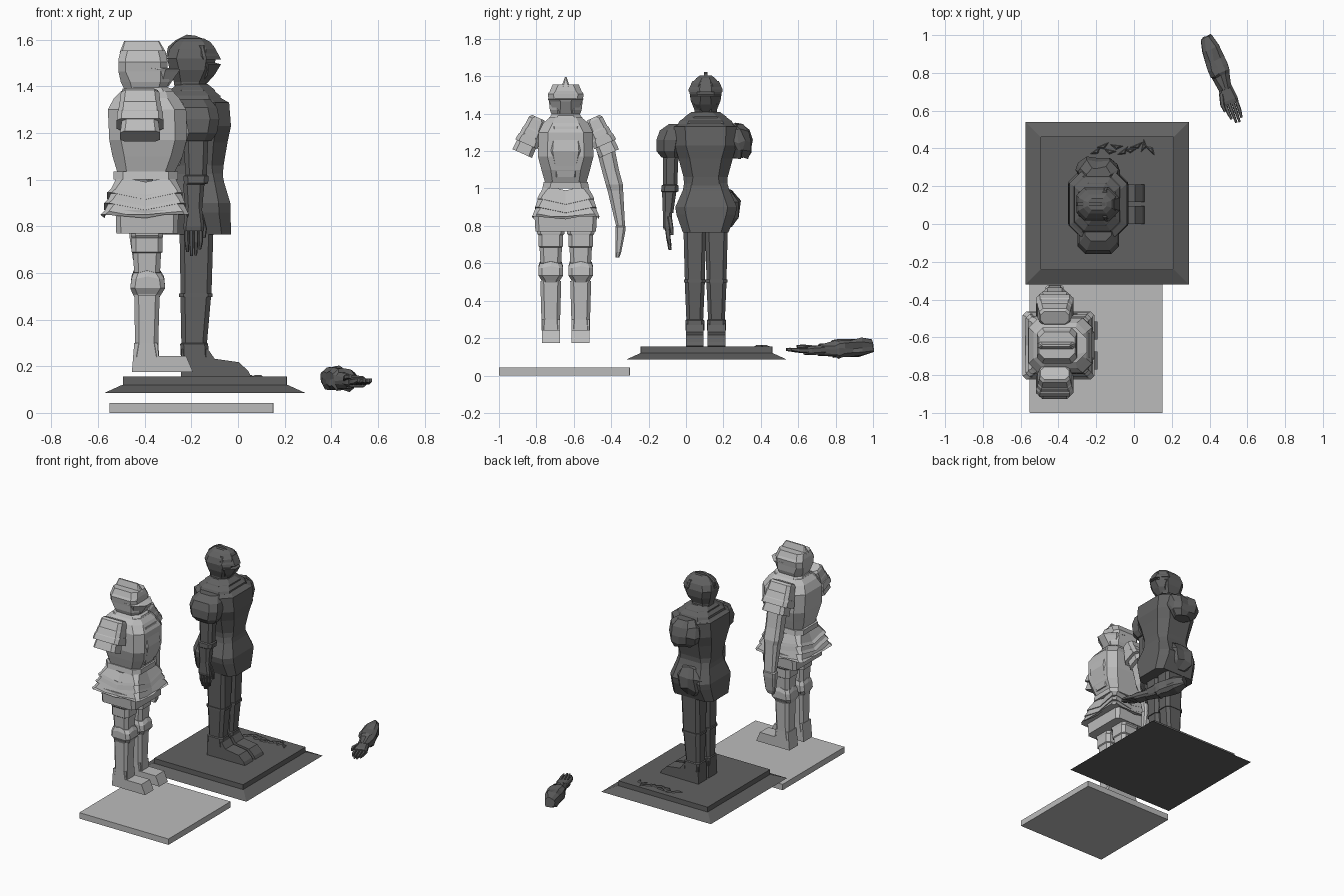
import bpy, bmesh, random
from mathutils import Matrix, Vector

random.seed(4)


def material(name, v):
    m = bpy.data.materials.new(name)
    m.diffuse_color = (v, v, v, 1)
    return m


LIGHT, DARK = material("pale_steel", 0.5), material("dark_stone", 0.12)


def finish(name, bm, mat, matrix=None):
    if matrix:
        bm.transform(matrix)
    bmesh.ops.recalc_face_normals(bm, faces=bm.faces)
    me = bpy.data.meshes.new(name)
    bm.to_mesh(me)
    bm.free()
    me.materials.append(mat)
    ob = bpy.data.objects.new(name, me)
    bpy.context.collection.objects.link(ob)
    return ob


def loft(name, mat, rings, matrix=None, jitter=0.0):
    """Skin chamfered rectangles (z, cx, cy, hx, hy, chamfer, dip of the side centres)."""
    bm = bmesh.new()
    loops = []
    for z, cx, cy, hx, hy, c, *d in rings:
        c = min(c, hx * 0.9, hy * 0.9)
        dip = d[0] if d else 0
        quad = [(hx, 0, -dip), (hx, hy - c, 0), (hx - c, hy, 0), (0, hy, -dip), (c - hx, hy, 0), (-hx, hy - c, 0)]
        pts = quad + [(-x, -y, e) for x, y, e in quad]
        loops.append([bm.verts.new((cx + x + random.uniform(-jitter, jitter),
                                    cy + y + random.uniform(-jitter, jitter),
                                    z + e + random.uniform(-jitter, jitter))) for x, y, e in pts])
    for a, b in zip(loops, loops[1:]):
        for i in range(12):
            j = (i + 1) % 12
            bm.faces.new((a[i], a[j], b[j], b[i]))
    bm.faces.new(loops[0])
    bm.faces.new(loops[-1])
    return finish(name, bm, mat, matrix)


def slab(name, mat, profile, y, hy):
    """Side profile (x, z) extruded across y."""
    bm = bmesh.new()
    a = [bm.verts.new((x, y - hy, z)) for x, z in profile]
    b = [bm.verts.new((x, y + hy, z)) for x, z in profile]
    n = len(a)
    for i in range(n):
        bm.faces.new((a[i], a[(i + 1) % n], b[(i + 1) % n], b[i]))
    bm.faces.new(a)
    bm.faces.new(b)
    return finish(name, bm, mat)


def at(x, y, z, tilt=0):
    return Matrix.Translation((x, y, z)) @ Matrix.Rotation(tilt, 4, 'X')


# ---- Pale knight: base slab, legs and feet
loft("pale_base", LIGHT, [(0, -.2, -.65, .352, .35, .001), (.042, -.2, -.65, .352, .35, .001)])
X, Y = -.39, -.643
for s, side in ((-1, "right"), (1, "left")):
    y = Y + s * .08
    loft(f"pale_{side}_thigh", LIGHT, [
        (.85, X, y, .07, .076, .02), (.76, X, y, .069, .074, .02), (.75, X, y, .067, .066, .02),
        (.69, X, y, .067, .066, .02), (.685, X, y, .06, .06, .02), (.59, X, y, .055, .055, .02)])
    loft(f"pale_{side}_knee", LIGHT, [
        (.60, X, y, .058, .058, .02, -.01), (.575, X + .003, y, .07, .066, .02, -.01),
        (.535, X + .003, y, .075, .066, .02), (.51, X, y, .062, .05, .02), (.49, X, y, .05, .045, .02)])
    loft(f"pale_{side}_shin", LIGHT, [
        (.505, X, y, .054, .056, .018), (.30, X - .002, y, .05, .05, .018), (.24, X - .002, y, .054, .05, .012)])
    slab(f"pale_{side}_foot", LIGHT, [
        (-.455, .175), (-.193, .175), (-.222, .243), (-.34, .243), (-.345, .30), (-.445, .30)], y, .048)

# Pale skirt: lower skirt and flared scalloped lames
loft("pale_under_skirt", LIGHT, [(.87, X, Y, .135, .168, .02), (.77, X, Y, .132, .162, .02)])
for i, (zt, zb, a, b) in enumerate(((1.01, .945, .125, .15), (.955, .90, .145, .162), (.91, .85, .155, .178))):
    loft(f"pale_skirt_lame_{i}", LIGHT, [
        (zt, X - .005, Y, a, a - .008 * (i == 0), .03, .02), (zb + .015, X - .005, Y, b, b - .004, .02, .03),
        (zb, X - .01, Y, b + .012, b + .002, .02, .0 if i == 2 else .03)])

# Pale torso, belt and collar
loft("pale_torso", LIGHT, [
    (1.38, X, Y, .11, .085, .03), (1.35, X - .002, Y, .14, .12, .05), (1.30, X, Y, .168, .145, .05),
    (1.17, X + .004, Y, .166, .148, .05), (1.10, X + .002, Y, .150, .130, .05), (1.03, X - .005, Y, .122, .11, .04)])
loft("pale_belt", LIGHT, [(1.035, X - .006, Y, .138, .118, .04), (1.0, X - .006, Y, .138, .125, .04)])
loft("pale_breast_ridge", LIGHT, [(1.33, X + .1, Y, .055, .09, .03), (1.2, X + .115, Y, .065, .1, .03),
                                  (1.06, X + .08, Y, .06, .075, .03)])
loft("pale_collar", LIGHT, [(1.34, X, Y, .125, .115, .04), (1.39, X, Y, .105, .08, .04), (1.40, X, Y, .08, .07, .03)])

# Pale helmet: jaw, brim, skull, visor and crest
H = -.408
loft("pale_helmet", LIGHT, [
    (1.38, H + .01, Y, .085, .07, .03), (1.42, H + .01, Y, .105, .085, .04), (1.465, H, Y, .105, .09, .03),
    (1.505, H, Y, .105, .096, .03), (1.52, H, Y, .104, .085, .03), (1.555, H, Y, .095, .07, .03)])
loft("pale_visor", LIGHT, [
    (1.40, H + .07, Y, .04, .06, .03), (1.465, H + .085, Y, .07, .088, .06), (1.475, H + .08, Y, .08, .094, .06),
    (1.48, H + .045, Y, .07, .094, .05)])
loft("pale_crest", LIGHT, [(1.545, H, Y, .1, .022, .01), (1.595, H - .005, Y, .075, .005, .004)])

# Pale pauldrons: three overlapping tilted lames on each shoulder, plus the short stub
PX = -.42
for s, side in ((-1, "right"), (1, "left")):
    M = at(PX, Y + s * .155, 1.36, s * .42)
    for i, (z0, z1, h) in enumerate(((.02, -.05, .048), (-.04, -.10, .055), (-.085, -.135, .062))):
        loft(f"pale_{side}_pauldron_{i}", LIGHT, [
            (z0, 0, 0, .075 + i * .011, h - .012, .02), (z0 - .015, 0, 0, .082 + i * .008, h, .02),
            (z1, 0, 0, .088 + i * .006, h + .003, .02)], M)
    loft(f"pale_{side}_upper_arm", LIGHT, [(-.1, 0, 0, .075, .055, .02), (-.19, 0, 0, .085, .057, .02)], M)
loft("pale_left_arm", LIGHT, [
    (1.23, PX, -.435, .06, .05, .02), (1.10, PX, -.405, .058, .046, .02), (1.02, PX, -.383, .06, .046, .02),
    (.99, PX, -.378, .052, .042, .02), (.80, PX, -.35, .042, .024, .012), (.795, PX, -.35, .048, .028, .012),
    (.76, PX, -.352, .046, .026, .012), (.66, PX + .005, -.362, .036, .016, .008), (.63, PX + .005, -.367, .024, .01, .005)])

# ---- Dark knight: stepped plinth with broken shards
PXD, PYD = -.142, .11
loft("plinth_skirt", DARK, [(.085, PXD, PYD, .432, .43, .001), (.12, PXD, PYD, .355, .353, .001)])
loft("plinth_top", DARK, [(.115, PXD, PYD, .352, .352, .001), (.155, PXD, PYD, .352, .352, .001)])
for i in range(9):
    bm = bmesh.new()
    bmesh.ops.create_cone(bm, cap_ends=True, segments=3, radius1=.04, radius2=.015, depth=.012)
    finish(f"plinth_shard_{i}", bm, DARK,
           at(-.2 + i * .036, random.uniform(.37, .43), .157) @ Matrix.Rotation(random.random() * 6, 4, 'Z')
           @ Matrix.Diagonal((1.3, .5, 1, 1)))

# Dark legs and feet
X, Y = -.19, .105
for s, side in ((-1, "right"), (1, "left")):
    y = Y + s * .058
    loft(f"dark_{side}_thigh", DARK, [(.80, X + .012, y, .073, .061, .02), (.50, X + .01, y, .066, .053, .02)])
    loft(f"dark_{side}_garter", DARK, [(.513, X + .009, y, .072, .058, .02), (.498, X + .009, y, .072, .058, .02)])
    loft(f"dark_{side}_shin", DARK, [
        (.505, X + .009, y, .066, .054, .02), (.30, X + .002, y, .055, .045, .018),
        (.295, X + .002, y, .06, .051, .015), (.24, X + .005, y, .06, .051, .015)])
    slab(f"dark_{side}_foot", DARK, [(-.245, .155), (.055, .157), (.045, .178), (.005, .217),
                                     (-.10, .232), (-.13, .275), (-.242, .275)], y, .047)

# Dark torso, waist and skirt
loft("dark_skirt", DARK, [
    (1.03, X, Y, .122, .115, .04), (.99, X, Y + .003, .13, .125, .04), (.90, X, Y + .003, .157, .165, .05),
    (.86, X, Y + .002, .158, .158, .05), (.765, X, Y, .16, .122, .04)])
loft("dark_broken_hip", DARK, [(.99, X, Y + .115, .06, .03, .02), (.93, X - .01, Y + .14, .1, .04, .03),
                               (.85, X - .02, Y + .13, .09, .035, .03), (.80, X, Y + .1, .06, .03, .02)], jitter=.012)
loft("dark_torso", DARK, [
    (1.36, X, Y, .10, .10, .04), (1.33, X, Y, .152, .17, .06), (1.23, X + .002, Y, .158, .165, .06),
    (1.16, X, Y, .145, .145, .06), (1.06, X, Y, .128, .118, .05), (1.01, X, Y, .124, .115, .04)])
for i, (z, a, b) in enumerate(((1.335, .14, .165), (1.36, .123, .15), (1.385, .1, .12))):
    loft(f"dark_collar_{i}", DARK, [(z - .02, X - .005, Y, a, b, .05), (z, X - .005, Y, a - .004, b - .01, .05),
                                    (z + .025, X - .005, Y, a - .035, b - .045, .04)])

# Dark helmet: jaw, beaked visor, skull and crest
loft("dark_helmet", DARK, [
    (1.38, X - .02, Y, .06, .06, .03), (1.42, X - .015, Y, .07, .06, .03), (1.47, X - .008, Y, .095, .08, .04),
    (1.52, X - .01, Y, .104, .087, .04), (1.56, X - .005, Y, .098, .075, .04), (1.59, X - .003, Y, .075, .05, .03),
    (1.605, X - .005, Y, .05, .03, .02)])
loft("dark_lower_visor", DARK, [
    (1.40, X + .02, Y, .025, .03, .02), (1.45, X + .05, Y, .04, .06, .03), (1.495, X + .055, Y, .062, .082, .06),
    (1.505, X + .03, Y, .05, .085, .04)])
loft("dark_upper_visor", DARK, [(1.515, X + .05, Y, .067, .09, .06), (1.53, X + .045, Y, .065, .091, .06),
                                (1.575, X + .035, Y, .05, .07, .05)])
slab("dark_crest", DARK, [(-.308, 1.53), (-.30, 1.57), (-.265, 1.60), (-.22, 1.622), (-.18, 1.617),
                          (-.14, 1.60), (-.10, 1.56), (-.2, 1.5)], Y, .009)

# Dark right arm: pauldron, arm, cuff
loft("dark_right_pauldron", DARK, [
    (1.345, X, -.05, .07, .04, .03), (1.31, X, -.075, .10, .065, .04), (1.26, X, -.085, .11, .073, .04),
    (1.20, X, -.09, .10, .068, .04), (1.165, X, -.08, .075, .05, .03)])
loft("dark_right_arm", DARK, [
    (1.22, X + .01, -.08, .055, .042, .02), (1.02, X + .01, -.085, .046, .038, .018),
    (1.015, X + .01, -.085, .054, .046, .018), (.985, X + .01, -.087, .052, .046, .018),
    (.98, X, -.09, .046, .038, .018), (.87, X, -.096, .036, .028, .014)])


def hand(name, matrix):
    """Palm, four fingers and thumb hanging down local -z."""
    loft(name + "_palm", DARK, [(.02, 0, 0, .034, .024, .012), (-.07, 0, 0, .044, .024, .012),
                                (-.09, 0, 0, .042, .02, .01)], matrix)
    for i in range(4):
        x, tip = -.031 + i * .0205, (-.18, -.198, -.195, -.17)[i]
        loft(f"{name}_finger_{i}", DARK, [(-.08, x, 0, .0095, .013, .004), (-.135, x, .006, .0095, .012, .004),
                                          (tip, x * .85, .014, .006, .008, .003)], matrix)
    loft(name + "_thumb", DARK, [(-.02, .03, .012, .012, .012, .005), (-.08, .046, .022, .011, .011, .004),
                                 (-.12, .044, .026, .007, .008, .003)], matrix)


hand("dark_right_hand", at(X, -.1, .87))

# Dark broken left shoulder
loft("dark_left_stump", DARK, [
    (1.345, X, .26, .07, .04, .03), (1.31, X, .275, .10, .055, .04), (1.25, X, .285, .11, .07, .04),
    (1.20, X, .29, .10, .06, .04), (1.165, X + .01, .285, .06, .04, .03)], jitter=.01)

# Fallen arm lying on the ground side, fingers toward the front
butt, tip = Vector((.385, .985, .155)), Vector((.55, .54, .125))
M = Matrix.Translation(butt) @ (butt - tip).to_track_quat('Z', 'Y').to_matrix().to_4x4()
loft("fallen_arm", DARK, [
    (.005, 0, 0, .03, .035, .015), (-.06, 0, 0, .045, .045, .018), (-.12, 0, 0, .046, .044, .018),
    (-.17, 0, 0, .05, .048, .018), (-.2, 0, 0, .05, .048, .018), (-.21, 0, 0, .042, .038, .016),
    (-.29, 0, 0, .034, .028, .014)], M, jitter=.007)
hand("fallen_hand", M @ Matrix.Translation((0, 0, -.28)))
